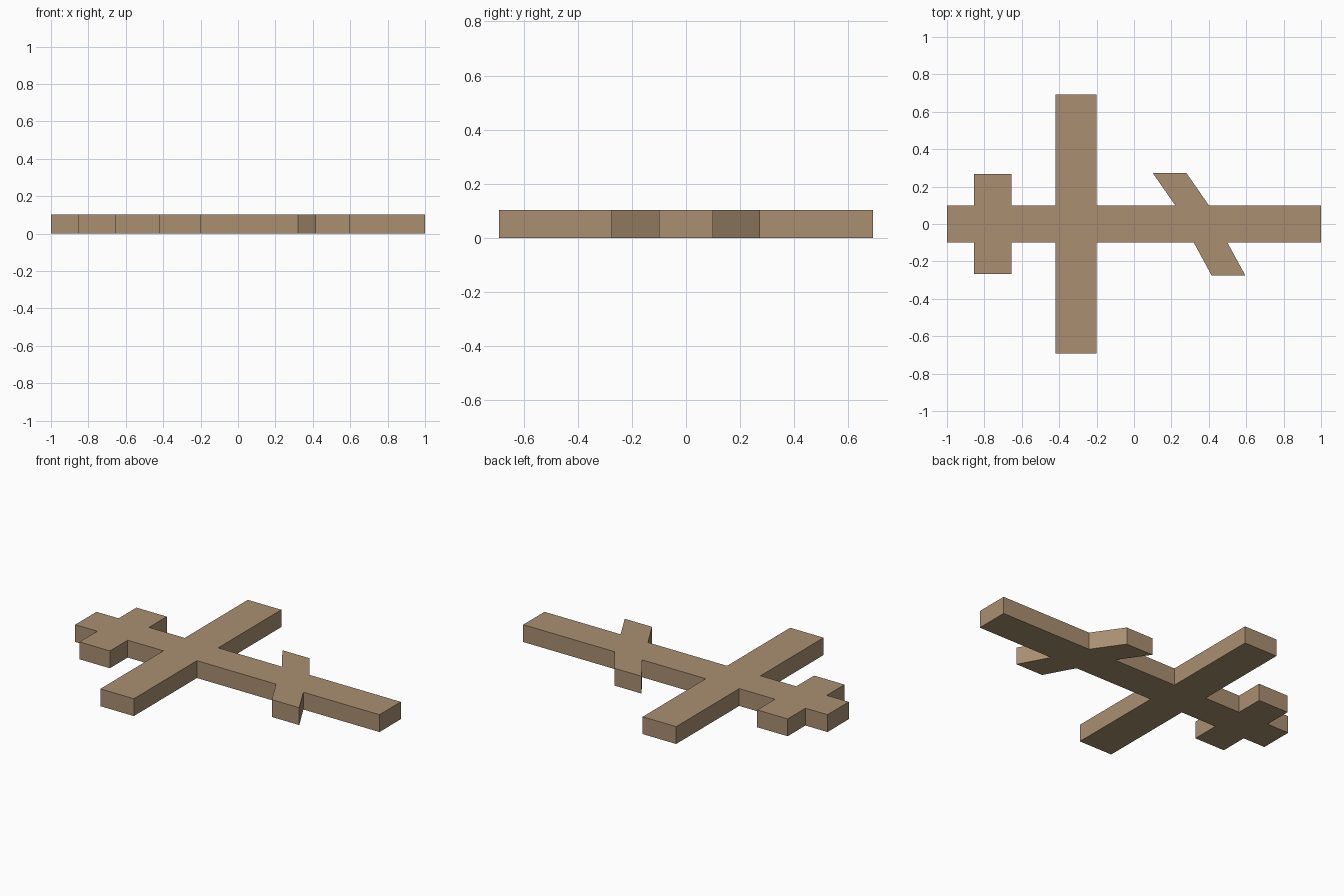
import bpy
import bmesh

cube = bpy.data.objects.get("Cube")
if cube:
    bpy.data.objects.remove(cube, do_unlink=True)

HALF_LENGTH = 1.0
HALF_WIDTH = 0.1
THICKNESS = 0.103

# Single wood colour
wood = bpy.data.materials.new("light_brown_wood")
wood.use_nodes = True
colour = (0.40, 0.275, 0.165, 1)
wood.diffuse_color = colour
wood.node_tree.nodes["Principled BSDF"].inputs["Base Color"].default_value = colour


def arm(root_start, root_end, tip_start, tip_end, reach, side):
    """Outline points of one arm leaving the body, in increasing x."""
    root, tip = side * HALF_WIDTH, side * reach
    return [(root_start, root), (tip_start, tip), (tip_end, tip), (root_end, root)]


def straight_arm(start, end, reach, side):
    return arm(start, end, start, end, reach, side)


def edge(side, fin):
    """One long edge of the body: tail, wing and slanted fin."""
    return (straight_arm(-0.855, -0.655, 0.267, side)
            + straight_arm(-0.42, -0.2, 0.692, side)
            + arm(*fin, side))


front_edge = edge(-1, (0.32, 0.5, 0.415, 0.595, 0.275))
back_edge = edge(1, (0.22, 0.4, 0.1, 0.28, 0.273))

# Counter-clockwise outline with the body ends
outline = [(-HALF_LENGTH, -HALF_WIDTH), *front_edge, (HALF_LENGTH, -HALF_WIDTH),
           (HALF_LENGTH, HALF_WIDTH), *reversed(back_edge), (-HALF_LENGTH, HALF_WIDTH)]

# Extrude the outline into a solid board
bm = bmesh.new()
base = bm.faces.new([bm.verts.new((x, y, 0)) for x, y in outline])
top = bmesh.ops.extrude_face_region(bm, geom=[base], use_keep_orig=True)
top_verts = [g for g in top["geom"] if isinstance(g, bmesh.types.BMVert)]
bmesh.ops.translate(bm, verts=top_verts, vec=(0, 0, THICKNESS))
bmesh.ops.recalc_face_normals(bm, faces=bm.faces)

mesh = bpy.data.meshes.new("crossed_board")
bm.to_mesh(mesh)
bm.free()
mesh.materials.append(wood)
board = bpy.data.objects.new("crossed_board", mesh)
bpy.context.collection.objects.link(board)
